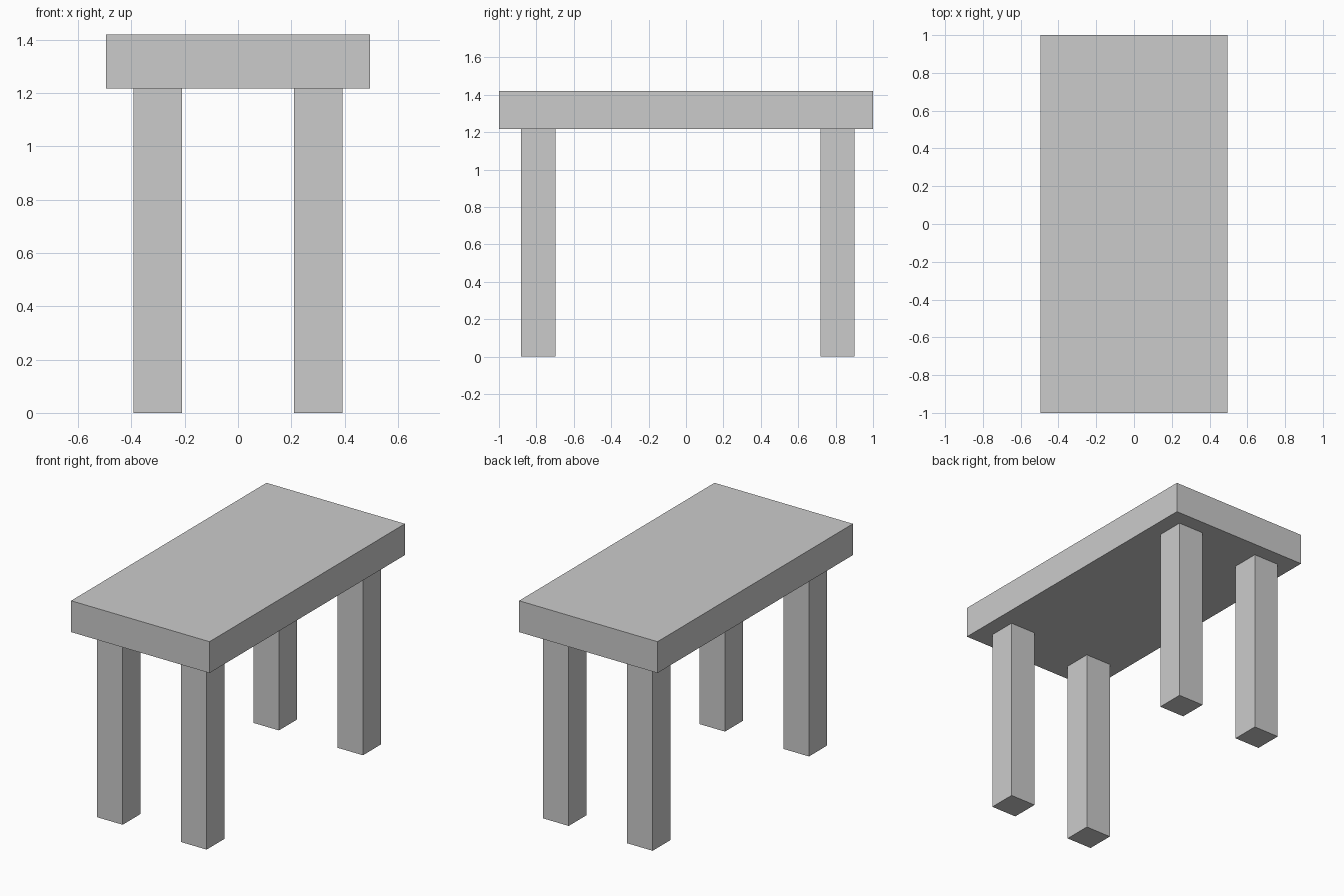
import bpy

if "Cube" in bpy.data.objects:
    bpy.data.objects.remove(bpy.data.objects["Cube"])

TOP_Z, UNDER_Z = 1.42, 1.217
LEG = 0.183


def box(name, x, y, z, sx, sy, sz):
    """Axis-aligned box centred at (x, y, z)."""
    bpy.ops.mesh.primitive_cube_add(size=1, location=(x, y, z))
    obj = bpy.context.object
    obj.name = name
    obj.scale = (sx, sy, sz)
    bpy.ops.object.transform_apply(location=False, rotation=False, scale=True)
    return obj


# Thick rectangular slab
box("tabletop", 0, 0, (TOP_Z + UNDER_Z) / 2, 0.992, 2.0, TOP_Z - UNDER_Z)

# Four square legs, the pairs set slightly towards the back
for end, y in (("front", -0.79), ("back", 0.81)):
    for side, x in (("left", -0.301), ("right", 0.301)):
        box(f"{end}_{side}_leg", x, y, UNDER_Z / 2, LEG, LEG, UNDER_Z)
